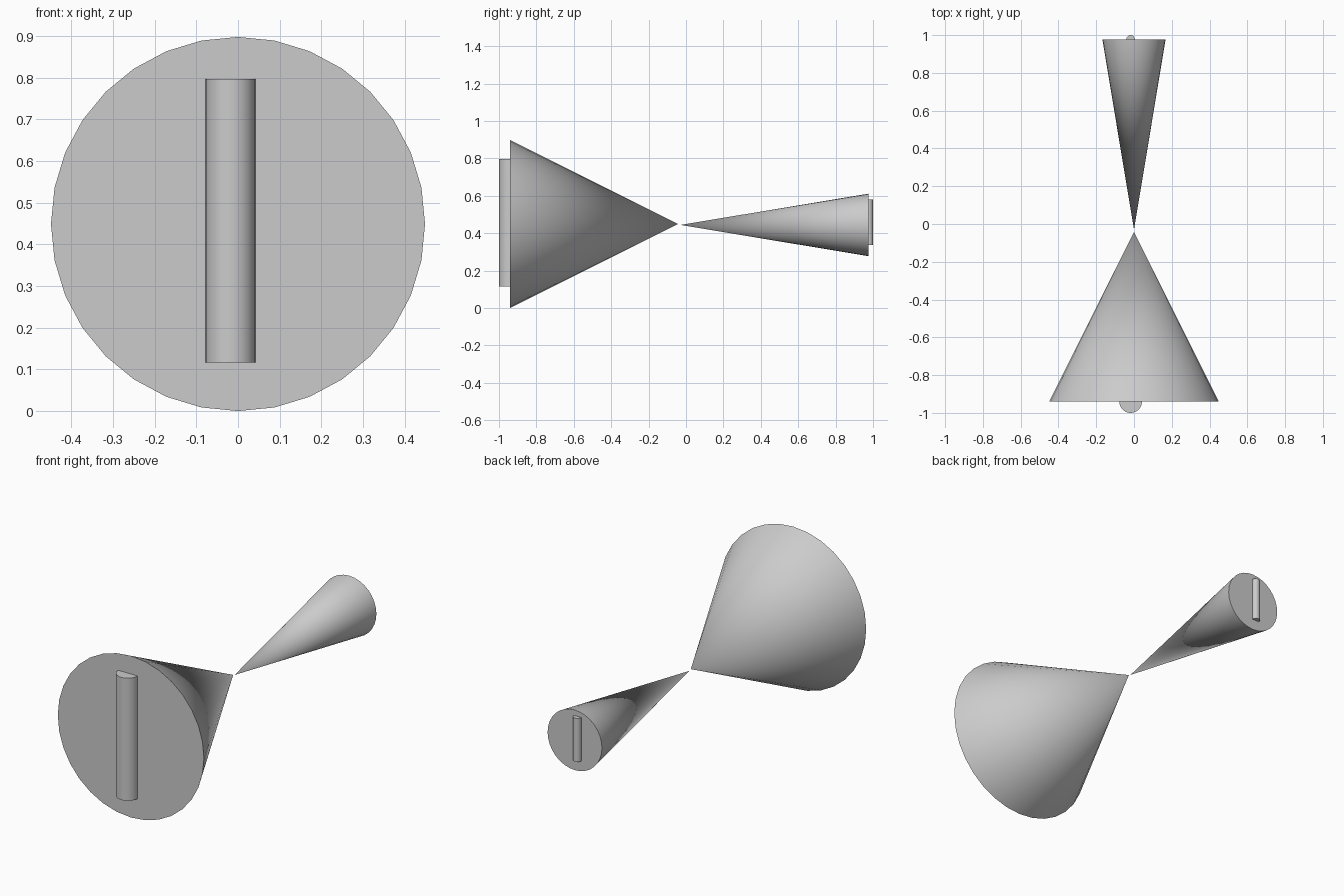
import bpy, math

if "Cube" in bpy.data.objects:
    bpy.data.objects.remove(bpy.data.objects["Cube"])


def finish(obj, name):
    obj.name = name
    bpy.ops.object.shade_smooth_by_angle(angle=math.radians(30))


def cone(name, base_y, apex_y, z, radius):
    # Primitive cone points to +z; tip it so the apex faces the middle
    tilt = -math.pi / 2 if apex_y > base_y else math.pi / 2
    bpy.ops.mesh.primitive_cone_add(
        vertices=32, radius1=radius, radius2=0, depth=abs(apex_y - base_y),
        location=(0, (base_y + apex_y) / 2, z), rotation=(tilt, 0, 0))
    finish(bpy.context.object, name)


def rod(name, x, y, z0, z1, radius):
    bpy.ops.mesh.primitive_cylinder_add(
        vertices=32, radius=radius, depth=z1 - z0,
        location=(x, y, (z0 + z1) / 2))
    finish(bpy.context.object, name)


# Large front cone with an upright bar half sunk in its base
cone("large_cone", -0.94, -0.042, 0.449, 0.449)
rod("large_bar", -0.018, -0.94, 0.116, 0.797, 0.06)

# Small back cone with a matching bar
cone("small_cone", 0.976, -0.03, 0.444, 0.167)
rod("small_bar", -0.018, 0.978, 0.338, 0.58, 0.022)
